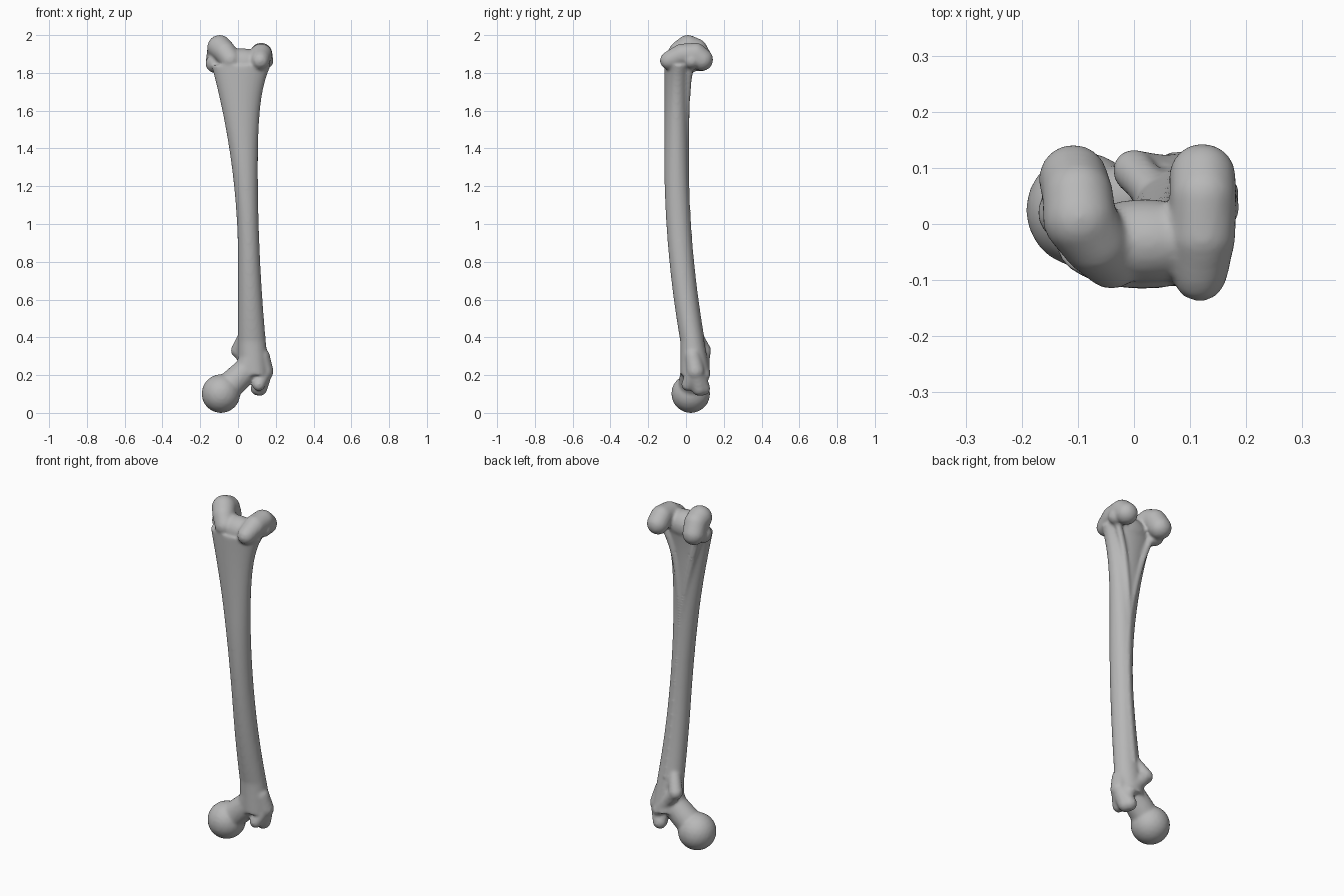
import bpy, bmesh
from math import cos, sin, pi
from mathutils import Vector, Matrix

cube = bpy.data.objects.get("Cube")
if cube:
    bpy.data.objects.remove(cube)

bone_grey = bpy.data.materials.new("bone_grey")
bone_grey.use_nodes = True
colour = (.48, .48, .48, 1)
bone_grey.diffuse_color = colour
shader = bone_grey.node_tree.nodes["Principled BSDF"]
shader.inputs["Base Color"].default_value = colour

bm = bmesh.new()


def ball(radius, centre, stretch=(1, 1, 1)):
    """Sphere or ellipsoid, finer when it is large."""
    place = Matrix.Translation(centre) @ Matrix.Diagonal((*stretch, 1))
    bmesh.ops.create_icosphere(bm, subdivisions=3 if radius > .05 else 2,
                               radius=radius, matrix=place)


def chain(start_radius, end_radius, *points, steps=6):
    """Rounded limb of overlapping balls, tapering along a path of points."""
    path = [Vector(p) for p in points]
    total = (len(path) - 1) * steps
    for i in range(total + 1):
        segment = min(i // steps, len(path) - 2)
        centre = path[segment].lerp(path[segment + 1], i / steps - segment)
        ball(start_radius + (end_radius - start_radius) * i / total, centre)


def shaft_edges(z):
    """Left, right, front and back limits of the bowed shaft at a height."""
    upper = max(0, z - .8)
    bow = max(0, 1.35 - z)
    flare = upper ** 8
    left = -.13 * upper ** 2
    right = .105 + .05 * (z - 1.3) ** 2 + .04 * flare
    front = min(-.03, .09 * bow ** 2 - .115)
    back = .09 * bow ** 2 + .012 + .02 * flare
    return left, right, front, back


def build_shaft(bottom, top, rings=90, sides=32):
    previous = None
    for ring in range(rings + 1):
        z = bottom + (top - bottom) * ring / rings
        left, right, front, back = shaft_edges(z)
        middle = Vector(((left + right) / 2, (front + back) / 2, z))
        loop = []
        for side in range(sides):
            angle = 2 * pi * side / sides
            offset = Vector(((right - left) / 2 * cos(angle),
                             (back - front) / 2 * sin(angle), 0))
            loop.append(bm.verts.new(middle + offset))
        if previous:
            for side in range(sides):
                after = (side + 1) % sides
                bm.faces.new((previous[side], previous[after],
                              loop[after], loop[side]))
        else:
            bm.faces.new(loop[::-1])
        previous = loop
    bm.faces.new(previous)


def build_ridge(bottom, top, beads=90):
    """Rough ridge down the back, splitting in two towards the knee."""
    for bead in range(beads + 1):
        z = bottom + (top - bottom) * bead / beads
        left, right, front, back = shaft_edges(z)
        middle = (left + right) / 2
        spread = max(0, z - 1.3) * 1.4
        for edge in (left, right):
            ball(.02, (middle + (edge - middle) * spread, back - .014, z))


build_shaft(bottom=.2, top=1.84)
build_ridge(bottom=.4, top=1.84)

# Saddle between the knee condyles
ball(.1, (.02, -.03, 1.85), stretch=(1.3, .75, .8))

# Inner knee condyle: curls from the back over the top to the front
chain(.062, .066, (-.108, .08, 1.87), (-.1, .05, 1.92), (-.097, .01, 1.935))
chain(.066, .056, (-.097, .01, 1.935), (-.07, -.03, 1.91), (-.04, -.06, 1.87))
ball(.052, (-.12, .02, 1.85))

# Outer knee condyle: straighter, with a raised front lip
chain(.06, .06, (.122, .084, 1.87), (.123, .05, 1.9), (.122, -.02, 1.895))
chain(.06, .05, (.122, -.02, 1.895), (.117, -.09, 1.865))
ball(.045, (.145, .03, 1.865))

# Hip ball and its neck
hip = Vector((-.09, .025, .102))
ball(.103, hip)
chain(.075, .065, hip, (-.01, .035, .175), (.05, .04, .23), (.08, .035, .32))

# Large outer knob: three lobes hooked down from one crown
crown = (.14, .05, .22)
chain(.045, .05, (.125, .035, .3), crown)
for radius, tip in ((.042, (.115, .07, .13)),
                    (.036, (.11, .01, .15)),
                    (.04, (.105, .09, .13))):
    chain(.046, radius, crown, tip)

# Small inner knob, joined to the large one by a slanting ridge
small_knob = (0, .095, .33)
chain(.04, .035, small_knob, (.04, .05, .42))
chain(.038, .034, small_knob, (.05, .09, .27), (.11, .095, .2))

mesh = bpy.data.meshes.new("thigh_bone")
bm.to_mesh(mesh)
bm.free()
mesh.materials.append(bone_grey)
thigh_bone = bpy.data.objects.new("thigh_bone", mesh)
bpy.context.collection.objects.link(thigh_bone)

# Fuse the parts into one skin and soften the joins
fuse = thigh_bone.modifiers.new("fuse", "REMESH")
fuse.mode = "VOXEL"
fuse.voxel_size = .008
fuse.use_smooth_shade = True
soften = thigh_bone.modifiers.new("soften", "SMOOTH")
soften.factor = .5
soften.iterations = 8
